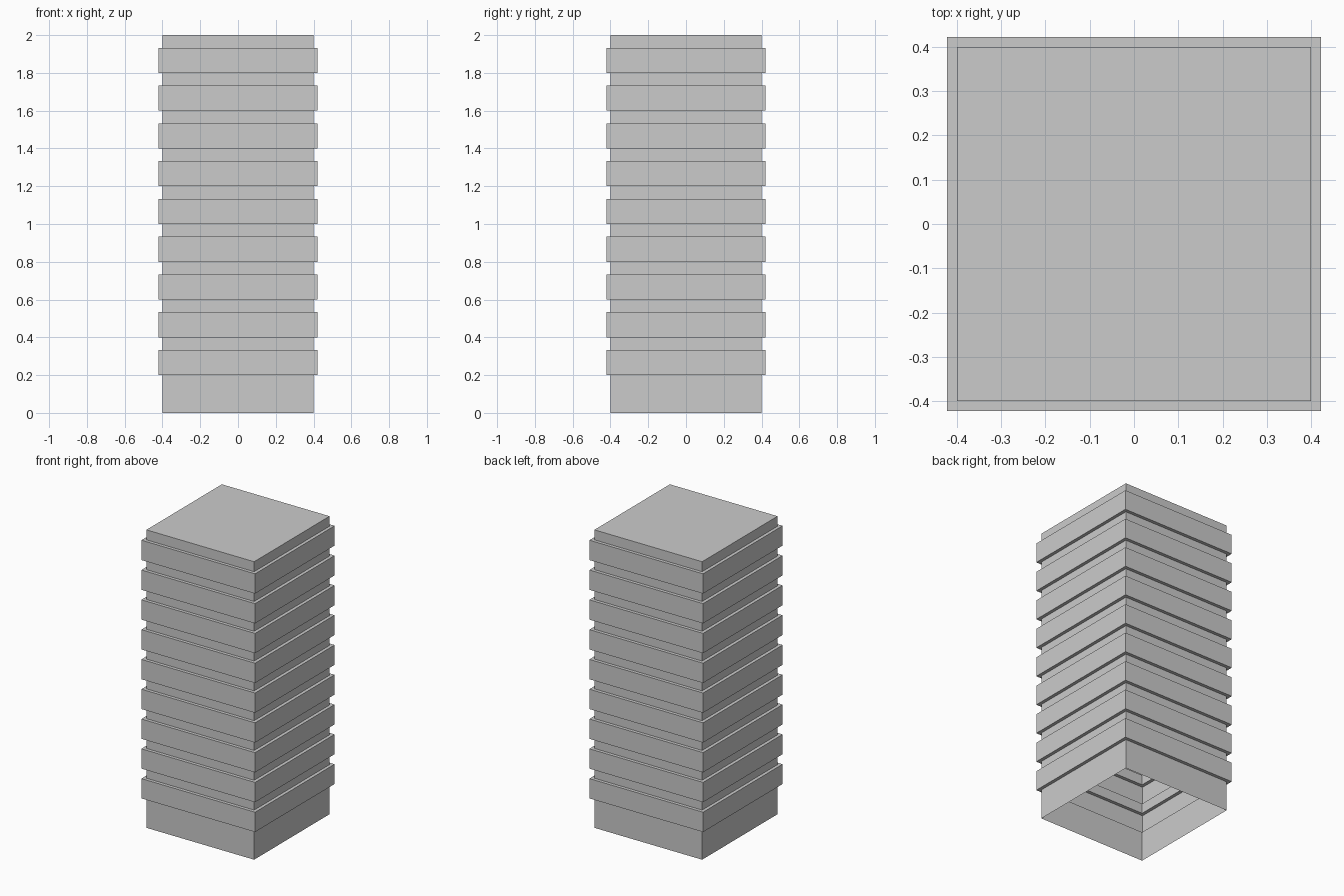
import bpy
import bmesh

if "Cube" in bpy.data.objects:
    bpy.data.objects.remove(bpy.data.objects["Cube"])

WALL, BAND = 0.40, 0.422      # half-widths of the recessed wall and the bands
FLOOR, BAND_H = 0.2, 0.133    # floor spacing and band height

# Stepped wall profile (half-width, height), from the ground to the roof
profile = [(WALL, 0.0)]
for i in range(1, 10):
    z = i * FLOOR
    profile += [(WALL, z), (BAND, z), (BAND, z + BAND_H), (WALL, z + BAND_H)]
profile.append((WALL, 2.0))

bm = bmesh.new()


def square_ring(r, z):
    return [bm.verts.new((x * r, y * r, z))
            for x, y in ((-1, -1), (1, -1), (1, 1), (-1, 1))]


# Thin shell: square rings joined up the profile, open at the bottom
rings = [square_ring(r, z) for r, z in profile]
for low, high in zip(rings, rings[1:]):
    for i in range(4):
        j = (i + 1) % 4
        bm.faces.new((low[i], low[j], high[j], high[i]))

# Flat roof
bm.faces.new(rings[-1])

mesh = bpy.data.meshes.new("banded_tower")
bm.to_mesh(mesh)
bm.free()
tower = bpy.data.objects.new("banded_tower", mesh)
bpy.context.collection.objects.link(tower)
